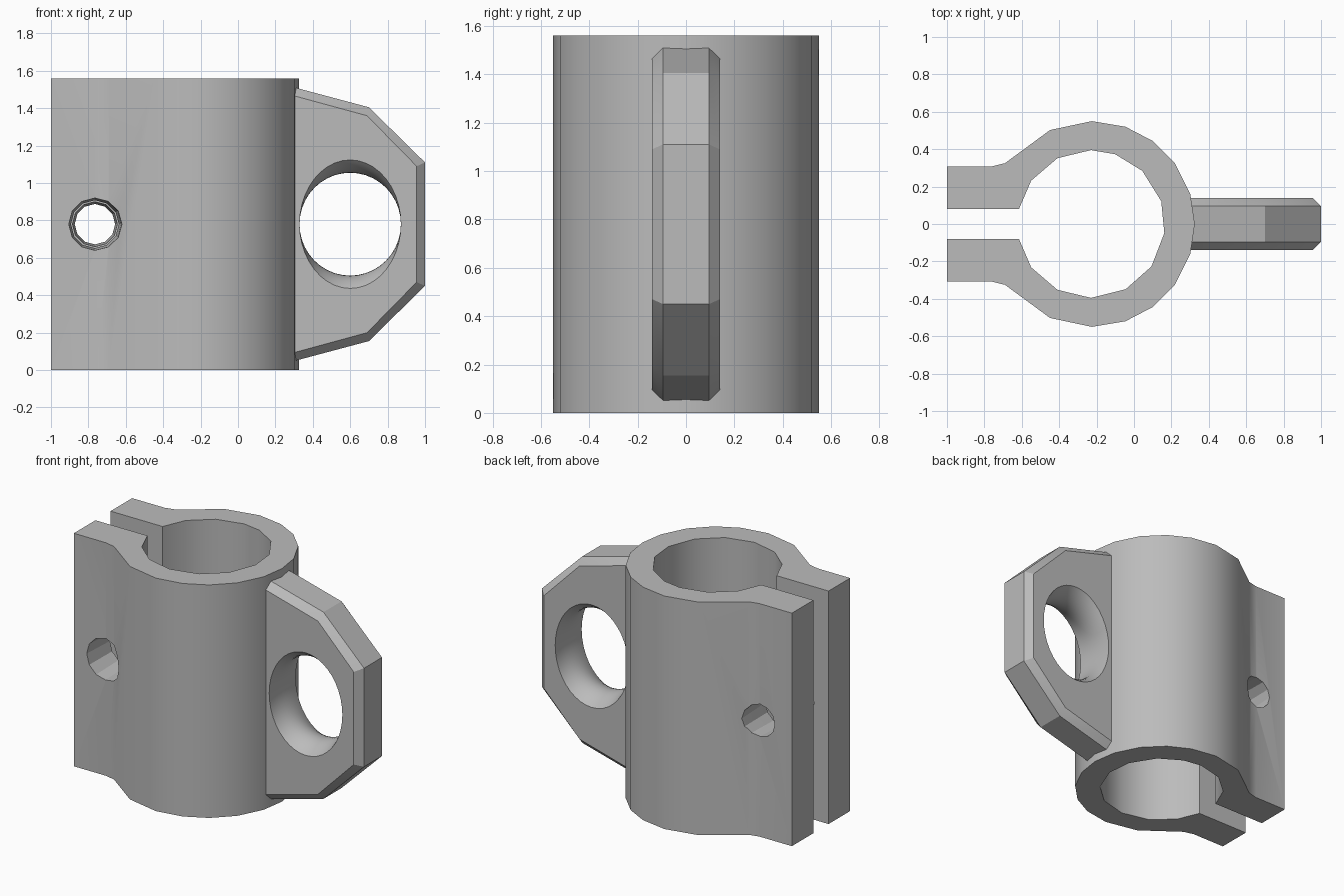
import bpy
import bmesh
from math import cos, sin, radians, tau

if "Cube" in bpy.data.objects:
    bpy.data.objects.remove(bpy.data.objects["Cube"], do_unlink=True)

HEIGHT = 1.56
MID = HEIGHT / 2

metal = bpy.data.materials.new("plain grey metal")
metal.use_nodes = True
grey = (0.5, 0.5, 0.5, 1)
metal.diffuse_color = grey
metal.node_tree.nodes["Principled BSDF"].inputs["Base Color"].default_value = grey


def loft(name, rings):
    """Join matching closed rings of points into a capped solid."""
    bm = bmesh.new()
    loops = [[bm.verts.new(p) for p in ring] for ring in rings]
    n = len(loops[0])
    for a, b in zip(loops, loops[1:]):
        for i in range(n):
            j = (i + 1) % n
            bm.faces.new((a[i], a[j], b[j], b[i]))
    bm.faces.new(loops[0][::-1])
    bm.faces.new(loops[-1])
    bmesh.ops.recalc_face_normals(bm, faces=bm.faces)
    mesh = bpy.data.meshes.new(name)
    bm.to_mesh(mesh)
    bm.free()
    mesh.materials.append(metal)
    obj = bpy.data.objects.new(name, mesh)
    bpy.context.collection.objects.link(obj)
    return obj


def select(obj):
    bpy.ops.object.select_all(action="DESELECT")
    obj.select_set(True)
    bpy.context.view_layer.objects.active = obj


def cut(obj, cutter):
    cutter.hide_render = True
    mod = obj.modifiers.new("hole", "BOOLEAN")
    mod.operation = "DIFFERENCE"
    mod.solver = "EXACT"
    mod.object = cutter
    select(obj)
    bpy.ops.object.modifier_apply(modifier=mod.name)
    bpy.data.objects.remove(cutter, do_unlink=True)


def arc(cx, radius, angles):
    return [(cx + radius * cos(radians(a)), radius * sin(radians(a))) for a in angles]


def ellipse(cx, y, rx, rz, n):
    return [(cx + rx * cos(tau * i / n), y, MID + rz * sin(tau * i / n)) for i in range(n)]


# Split collar: outer wall, front ear, bore, back ear
ear = [(-0.69, 0.325), (-0.76, 0.308), (-1, 0.308), (-1, 0.08)]
outer_angles = [0, 17, 36, 54, 71, 90, 114]
outer = arc(-0.225, 0.55, [-a for a in outer_angles[:0:-1]] + outer_angles)
bore = arc(-0.23, 0.395, [144, 117, 90, 71, 46, 18, -7, -35, -62, -90, -117, -144])
profile = (outer + ear + [(-0.615, 0.08)] + bore + [(-0.615, -0.08)]
           + [(x, -y) for x, y in reversed(ear)])
collar = loft("split_collar", [[(x, y, z) for x, y in profile] for z in (0, HEIGHT)])

# Tapered bolt hole through both ears
cut(collar, loft("bolt_hole_cutter", [
    ellipse(-0.765, -0.6, 0.16, 0.16, 12),
    ellipse(-0.765, -0.31, 0.14, 0.14, 12),
    ellipse(-0.765, 0.31, 0.108, 0.108, 12),
    ellipse(-0.765, 0.6, 0.108, 0.108, 12)]))

# Side lug with chamfered rim
rim = [(0.25, 1.525), (0.7, 1.405), (1, 1.11)]
face = [(0.25, 1.48), (0.69, 1.36), (0.955, 1.09)]


def lug_ring(y, half):
    full = half + [(x, HEIGHT - z) for x, z in reversed(half)]
    return [(x, y, z) for x, z in full]


lug = loft("side_lug", [lug_ring(-0.14, face), lug_ring(-0.095, rim),
                        lug_ring(0.095, rim), lug_ring(0.14, face)])

# Flared eye: round at the middle, taller at both faces
eye_rings = []
for i in range(-6, 7):
    t = i / 6
    eye_rings.append(ellipse(0.6, 0.15 * t, 0.271, 0.275 + 0.078 * t * t, 40))
cut(lug, loft("eye_cutter", eye_rings))

for part in (collar, lug):
    select(part)
    bpy.ops.object.shade_smooth_by_angle(angle=radians(28))
